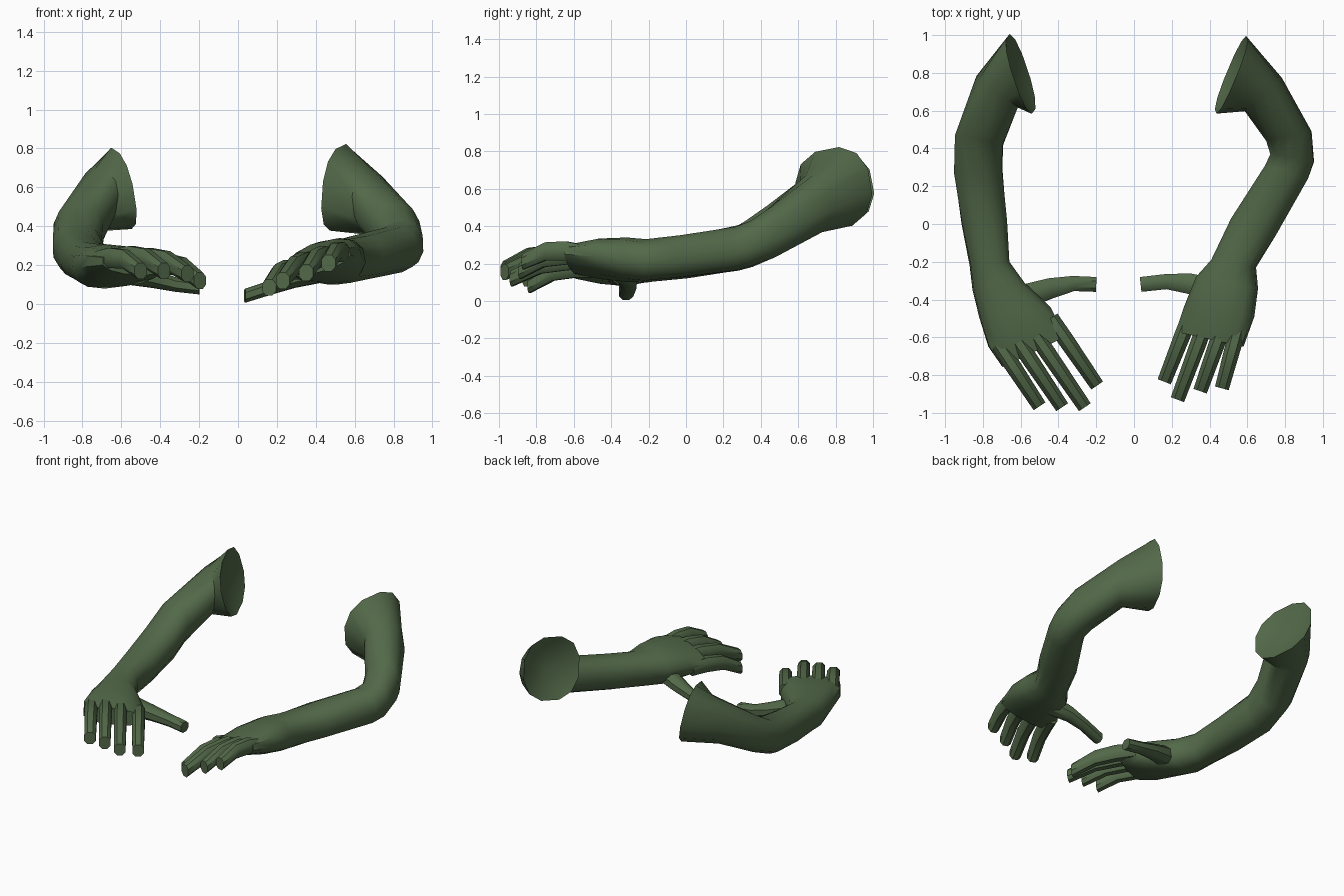
import bpy, bmesh, math
from mathutils import Vector

if "Cube" in bpy.data.objects:
    bpy.data.objects.remove(bpy.data.objects["Cube"], do_unlink=True)

green = bpy.data.materials.new("dark_moss_green")
green.use_nodes = True
GREEN = (0.085, 0.14, 0.066, 1)
green.diffuse_color = GREEN
green.node_tree.nodes["Principled BSDF"].inputs["Base Color"].default_value = GREEN
UP = Vector((0, 0, 1))


def section(inner, outer, height, sides, lean=0.0):
    """Rounded ring spanning two edge points, with a given half height."""
    inner, outer = Vector(inner), Vector(outer)
    centre, side = (inner + outer) / 2, (outer - inner) / 2
    axis = side.normalized()
    rise = (UP - axis * axis.dot(UP)).normalized() * height
    rise.x += lean
    ring = []
    for i in range(sides):
        a = math.tau * (i + 0.5) / sides
        c, s = math.cos(a), math.sin(a)
        ring.append(centre + side * math.copysign(abs(c) ** 0.85, c)
                    + rise * math.copysign(abs(s) ** 0.85, s))
    return ring


def loft(name, rings, pit=None):
    """Skin a list of rings, closing the start with a cap or a hollow."""
    bm = bmesh.new()
    loops = [[bm.verts.new(p) for p in ring] for ring in rings]
    n = len(loops[0])
    for a, b in zip(loops, loops[1:]):
        for i in range(n):
            j = (i + 1) % n
            bm.faces.new((a[i], a[j], b[j], b[i]))
    bm.faces.new(loops[-1])
    if pit is None:
        bm.faces.new(loops[0])
    else:
        tip = bm.verts.new(pit)
        for i in range(n):
            bm.faces.new((loops[0][i], loops[0][(i + 1) % n], tip))
    bmesh.ops.recalc_face_normals(bm, faces=bm.faces[:])
    mesh = bpy.data.meshes.new(name)
    bm.to_mesh(mesh)
    bm.free()
    mesh.materials.append(green)
    obj = bpy.data.objects.new(name, mesh)
    bpy.context.collection.objects.link(obj)
    bpy.ops.object.select_all(action="DESELECT")
    obj.select_set(True)
    bpy.context.view_layer.objects.active = obj
    bpy.ops.object.shade_smooth_by_angle(angle=math.radians(42))


def tube(name, points, widths, heights, sides=8):
    """Tapered digit following a short path."""
    points = [Vector(p) for p in points]
    rings = []
    for i, p in enumerate(points):
        along = points[min(i + 1, len(points) - 1)] - points[max(i - 1, 0)]
        side = along.cross(UP).normalized() * widths[i]
        rings.append(section(p - side, p + side, heights[i], sides))
    loft(name, rings)


def arm(label, sections, lean, thumb, fingers):
    # Sleeve-like limb from the hollow shoulder to the knuckles
    rings = [section(a, b, h, 12, lean if i == 0 else 0)
             for i, (a, b, h) in enumerate(sections)]
    mid = [sum(r, Vector()) / len(r) for r in rings[:2]]
    loft(label + "_arm", rings, mid[0].lerp(mid[1], 0.5))
    tube(label + "_thumb", thumb, (0.07, 0.058, 0.043, 0.042), (0.07, 0.05, 0.04, 0.038))
    # Fingers arch a little over the middle joint
    for name, (base, tip) in fingers.items():
        base, tip = Vector(base), Vector(tip)
        path = [base.lerp(tip, t) + UP * lift
                for t, lift in ((-0.4, -0.03), (0.05, 0.01), (0.5, 0.03), (1, 0))]
        tube(label + "_" + name + "_finger", path,
             (0.045, 0.046, 0.043, 0.04), (0.05, 0.055, 0.052, 0.045))


# Each section: inner edge, outer edge, half height
arm("right", [
    ((-0.53, 0.59, 0.55), (-0.67, 1.0, 0.64), 0.205),
    ((-0.62, 0.62, 0.51), (-0.83, 0.78, 0.56), 0.16),
    ((-0.69, 0.42, 0.38), (-0.95, 0.47, 0.37), 0.14),
    ((-0.695, 0.3, 0.29), (-0.955, 0.27, 0.28), 0.125),
    ((-0.67, 0.02, 0.23), (-0.915, 0, 0.24), 0.115),
    ((-0.66, -0.2, 0.2), (-0.87, -0.22, 0.22), 0.11),
    ((-0.58, -0.31, 0.18), (-0.855, -0.35, 0.21), 0.115),
    ((-0.44, -0.44, 0.18), (-0.82, -0.5, 0.22), 0.105),
    ((-0.38, -0.55, 0.19), (-0.775, -0.65, 0.22), 0.085),
    ((-0.35, -0.59, 0.2), (-0.7, -0.76, 0.22), 0.06),
], -0.045,
    [(-0.6, -0.39, 0.17), (-0.44, -0.34, 0.13), (-0.32, -0.315, 0.1), (-0.2, -0.32, 0.085)],
    {"index": ((-0.37, -0.6, 0.2), (-0.195, -0.855, 0.12)),
     "middle": ((-0.465, -0.67, 0.23), (-0.26, -0.97, 0.155)),
     "ring": ((-0.555, -0.71, 0.24), (-0.38, -0.97, 0.17)),
     "little": ((-0.655, -0.73, 0.23), (-0.5, -0.965, 0.17))})

arm("left", [
    ((0.43, 0.59, 0.56), (0.6, 0.99, 0.64), 0.22),
    ((0.59, 0.6, 0.5), (0.78, 0.77, 0.54), 0.165),
    ((0.7, 0.44, 0.36), (0.94, 0.49, 0.38), 0.145),
    ((0.72, 0.37, 0.3), (0.955, 0.33, 0.31), 0.125),
    ((0.69, 0.31, 0.28), (0.925, 0.24, 0.28), 0.12),
    ((0.51, 0.03, 0.24), (0.755, -0.06, 0.24), 0.115),
    ((0.41, -0.19, 0.2), (0.645, -0.23, 0.23), 0.115),
    ((0.33, -0.28, 0.19), (0.655, -0.34, 0.25), 0.115),
    ((0.27, -0.43, 0.18), (0.635, -0.49, 0.27), 0.1),
    ((0.22, -0.57, 0.17), (0.58, -0.65, 0.27), 0.06),
], 0.03,
    [(0.45, -0.36, 0.18), (0.29, -0.315, 0.13), (0.17, -0.305, 0.085), (0.035, -0.32, 0.042)],
    {"index": ((0.26, -0.58, 0.17), (0.16, -0.835, 0.085)),
     "middle": ((0.345, -0.62, 0.21), (0.23, -0.93, 0.12)),
     "ring": ((0.44, -0.63, 0.24), (0.35, -0.885, 0.16)),
     "little": ((0.53, -0.63, 0.26), (0.465, -0.87, 0.21))})
